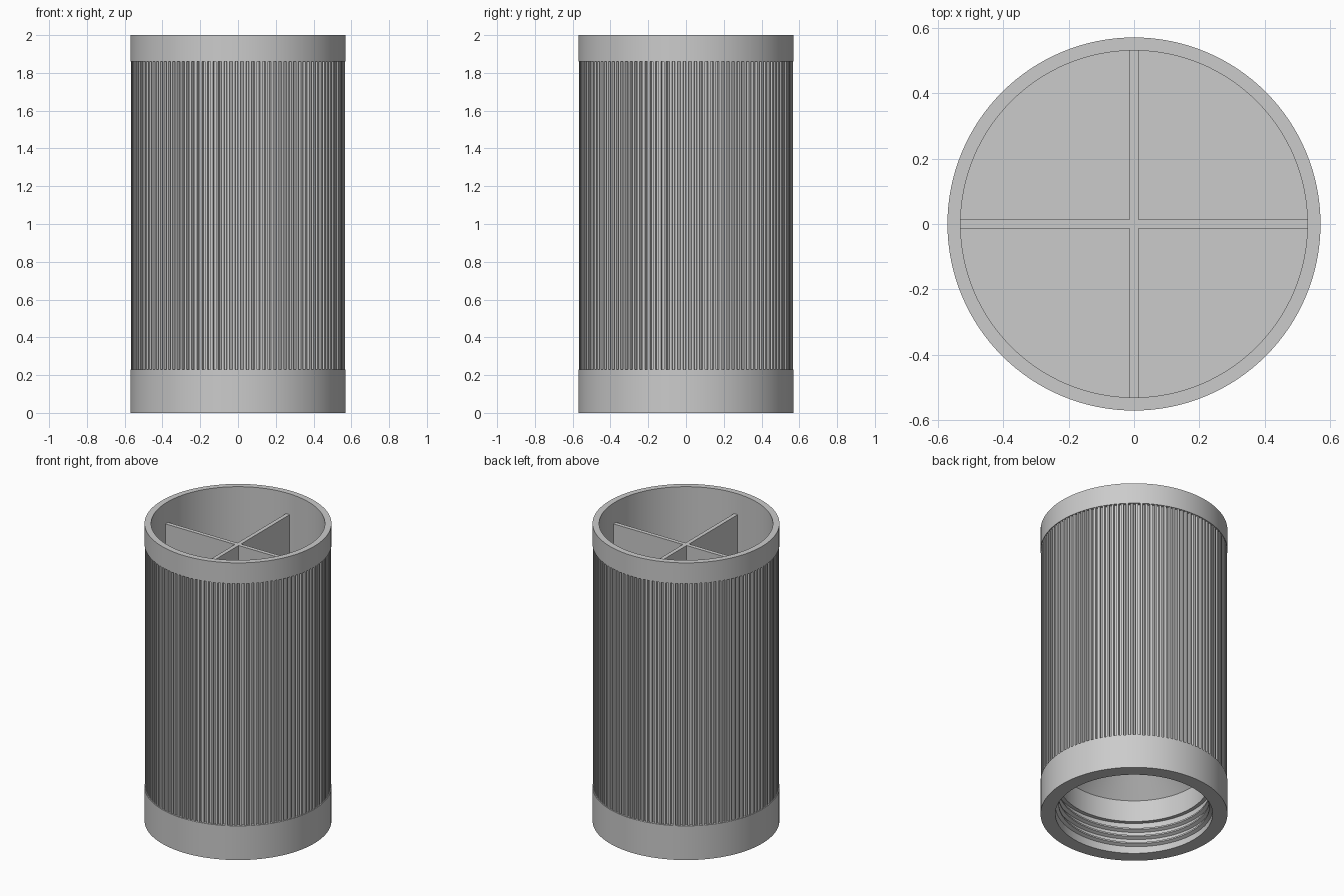
import bpy, bmesh
from math import sin, cos, pi, radians

cube = bpy.data.objects.get("Cube")
if cube:
    bpy.data.objects.remove(cube)

grey = bpy.data.materials.new("neutral grey")
grey.use_nodes = True
colour = (0.6, 0.6, 0.6, 1)
grey.diffuse_color = colour
grey.node_tree.nodes["Principled BSDF"].inputs["Base Color"].default_value = colour


def finish(name, bm, smooth=True):
    bmesh.ops.recalc_face_normals(bm, faces=bm.faces)
    mesh = bpy.data.meshes.new(name)
    bm.to_mesh(mesh)
    bm.free()
    mesh.materials.append(grey)
    obj = bpy.data.objects.new(name, mesh)
    bpy.context.collection.objects.link(obj)
    if smooth:
        bpy.ops.object.select_all(action="DESELECT")
        obj.select_set(True)
        bpy.context.view_layer.objects.active = obj
        bpy.ops.object.shade_smooth_by_angle(angle=radians(30))
    return obj


def skin(bm, rows, close_rows, close_cols):
    """Bridge rows of points with quads."""
    grid = [[bm.verts.new(p) for p in row] for row in rows]
    n, m = len(grid), len(grid[0])
    for i in range(n if close_rows else n - 1):
        for j in range(m if close_cols else m - 1):
            a, b = grid[i], grid[(i + 1) % n]
            k = (j + 1) % m
            bm.faces.new((a[j], a[k], b[k], b[j]))
    return grid


R, WALL = 0.57, 0.53          # outer and inner radius
LOW, HIGH = 0.23, 1.86        # ends of the ribbed zone
NECK, FLOOR = 0.455, 0.9

# Body: bands, recess behind the ribs, upper cup, conical lower socket
profile = [(0.48, 0), (R, 0), (R, LOW), (0.54, LOW), (0.54, HIGH), (R, HIGH),
           (R, 2), (WALL, 2), (WALL, FLOOR), (0.01, FLOOR),
           (0.01, 0.8), (NECK, 0.355), (NECK, 0.21), (0.48, 0.21)]
bm = bmesh.new()
SEG = 128
rows = [[(r * cos(2 * pi * i / SEG), r * sin(2 * pi * i / SEG), z) for r, z in profile]
        for i in range(SEG)]
grid = skin(bm, rows, True, True)
# close the small hole in the floor
for k in (9, 10):
    bm.faces.new([column[k] for column in grid])
finish("body", bm)

# Ribbed sleeve: fine vertical flutes
RIBS = 120
bm = bmesh.new()
rows = []
for i in range(RIBS):
    for step, r in ((0, 0.566), (0.45, 0.566), (0.55, 0.551), (0.9, 0.551)):
        a = 2 * pi * (i + step) / RIBS
        rows.append([(r * cos(a), r * sin(a), z) for z in (LOW, HIGH)])
skin(bm, rows, True, False)
finish("ribbed_sleeve", bm, smooth=False)

# Crossed divider inside the cup
def box(bm, sx, sy, z0, z1):
    made = bmesh.ops.create_cube(bm, size=1)["verts"]
    bmesh.ops.scale(bm, vec=(sx, sy, z1 - z0), verts=made)
    bmesh.ops.translate(bm, vec=(0, 0, (z0 + z1) / 2), verts=made)


for name, size in (("divider_across", (1.066, 0.027)), ("divider_along", (0.027, 1.066))):
    bm = bmesh.new()
    box(bm, *size, FLOOR - 0.01, HIGH)
    finish(name, bm, smooth=False)

# Screw thread in the lower socket
TURNS, STEPS, PITCH = 3, 96, 0.05
bm = bmesh.new()
rows = []
total = TURNS * STEPS
for i in range(total + 1):
    a = 2 * pi * i / STEPS
    z = 0.03 + PITCH * i / STEPS
    taper = min(1, i / 10, (total - i) / 10)
    crest = 0.483 - 0.024 * taper
    rows.append([(r * cos(a), r * sin(a), z + dz) for r, dz in
                 ((0.485, -0.017), (crest, -0.005), (crest, 0.005), (0.485, 0.017))])
ends = skin(bm, rows, False, True)
bm.faces.new(ends[0])
bm.faces.new(ends[-1])
finish("screw_thread", bm)
